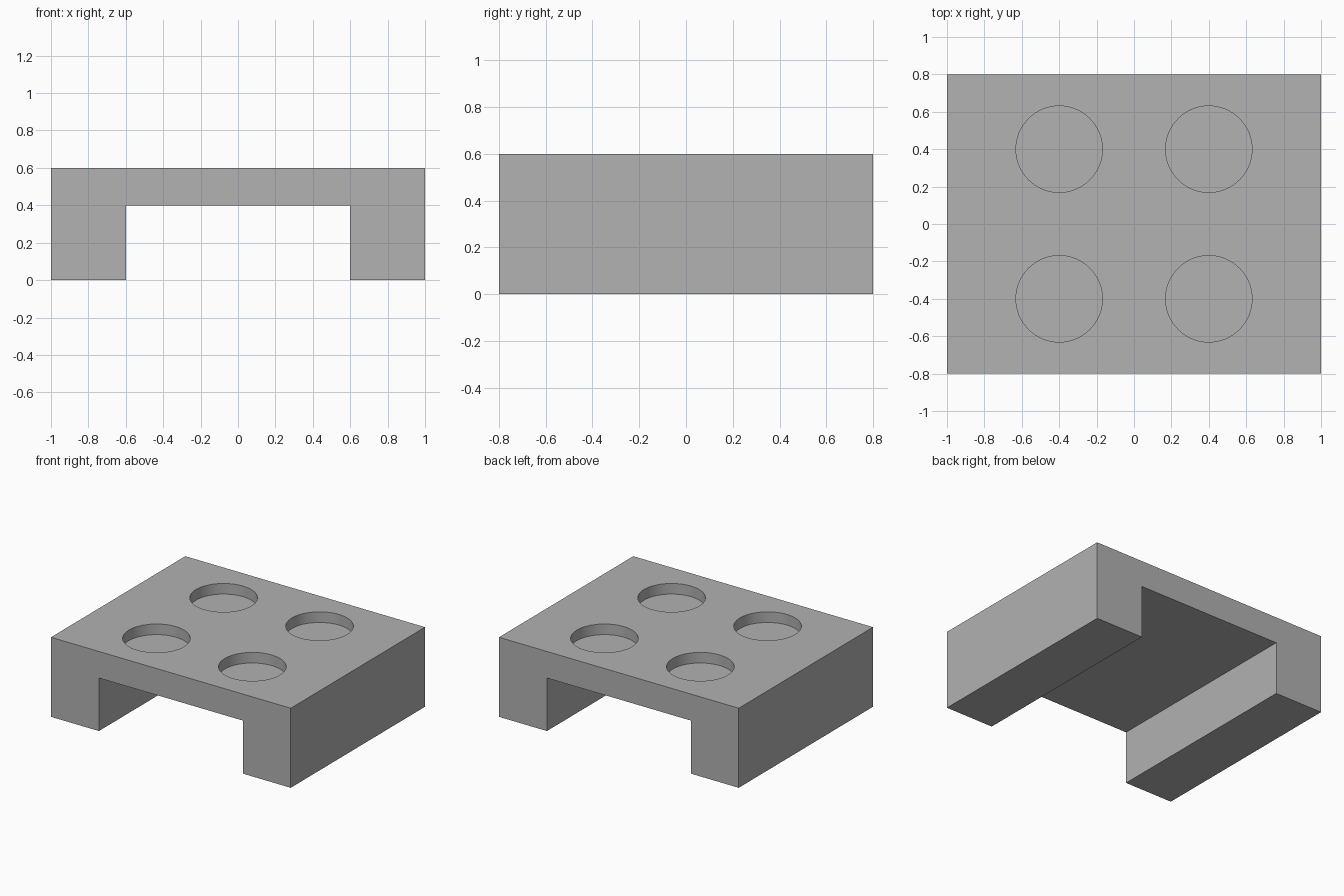
import bpy
import bmesh

default = bpy.data.objects.get("Cube")
if default:
    bpy.data.objects.remove(default, do_unlink=True)

LENGTH, DEPTH, HEIGHT = 2.0, 1.6, 0.6
LEG_WIDTH, SLAB_BOTTOM = 0.4, 0.4
HOLE_RADIUS, HOLE_DEPTH, HOLE_OFFSET = 0.231, 0.08, 0.4

grey = bpy.data.materials.new("plain_grey")
grey.use_nodes = True
colour = (0.445, 0.445, 0.445, 1)
grey.diffuse_color = colour
grey.node_tree.nodes["Principled BSDF"].inputs["Base Color"].default_value = colour

# Bridge body: an arch profile extruded front to back
outer = LENGTH / 2
inner = outer - LEG_WIDTH
profile = [(-outer, 0), (-inner, 0), (-inner, SLAB_BOTTOM), (inner, SLAB_BOTTOM),
           (inner, 0), (outer, 0), (outer, HEIGHT), (-outer, HEIGHT)]
bm = bmesh.new()
face = bm.faces.new([bm.verts.new((x, -DEPTH / 2, z)) for x, z in profile])
extruded = bmesh.ops.extrude_face_region(bm, geom=[face])["geom"]
bmesh.ops.translate(bm, vec=(0, DEPTH, 0),
                    verts=[v for v in extruded if isinstance(v, bmesh.types.BMVert)])
bmesh.ops.recalc_face_normals(bm, faces=bm.faces)
mesh = bpy.data.meshes.new("bridge_block")
bm.to_mesh(mesh)
bm.free()
body = bpy.data.objects.new("bridge_block", mesh)
bpy.context.collection.objects.link(body)
mesh.materials.append(grey)

# Four shallow round sockets sunk into the top
for sx in (-1, 1):
    for sy in (-1, 1):
        bpy.ops.mesh.primitive_cylinder_add(
            vertices=64, radius=HOLE_RADIUS, depth=HOLE_DEPTH * 2,
            location=(sx * HOLE_OFFSET, sy * HOLE_OFFSET, HEIGHT))
        cutter = bpy.context.object
        cutter.name = "socket_cutter"
        cutter.hide_render = True
        cutter.data.materials.append(grey)
        cut = body.modifiers.new("socket", "BOOLEAN")
        cut.operation = "DIFFERENCE"
        cut.solver = "EXACT"
        cut.object = cutter
        bpy.context.view_layer.objects.active = body
        bpy.ops.object.modifier_apply(modifier=cut.name)
        bpy.data.objects.remove(cutter, do_unlink=True)

# Smooth socket walls, crisp edges elsewhere
bpy.ops.object.select_all(action="DESELECT")
body.select_set(True)
bpy.context.view_layer.objects.active = body
bpy.ops.object.shade_smooth_by_angle()
